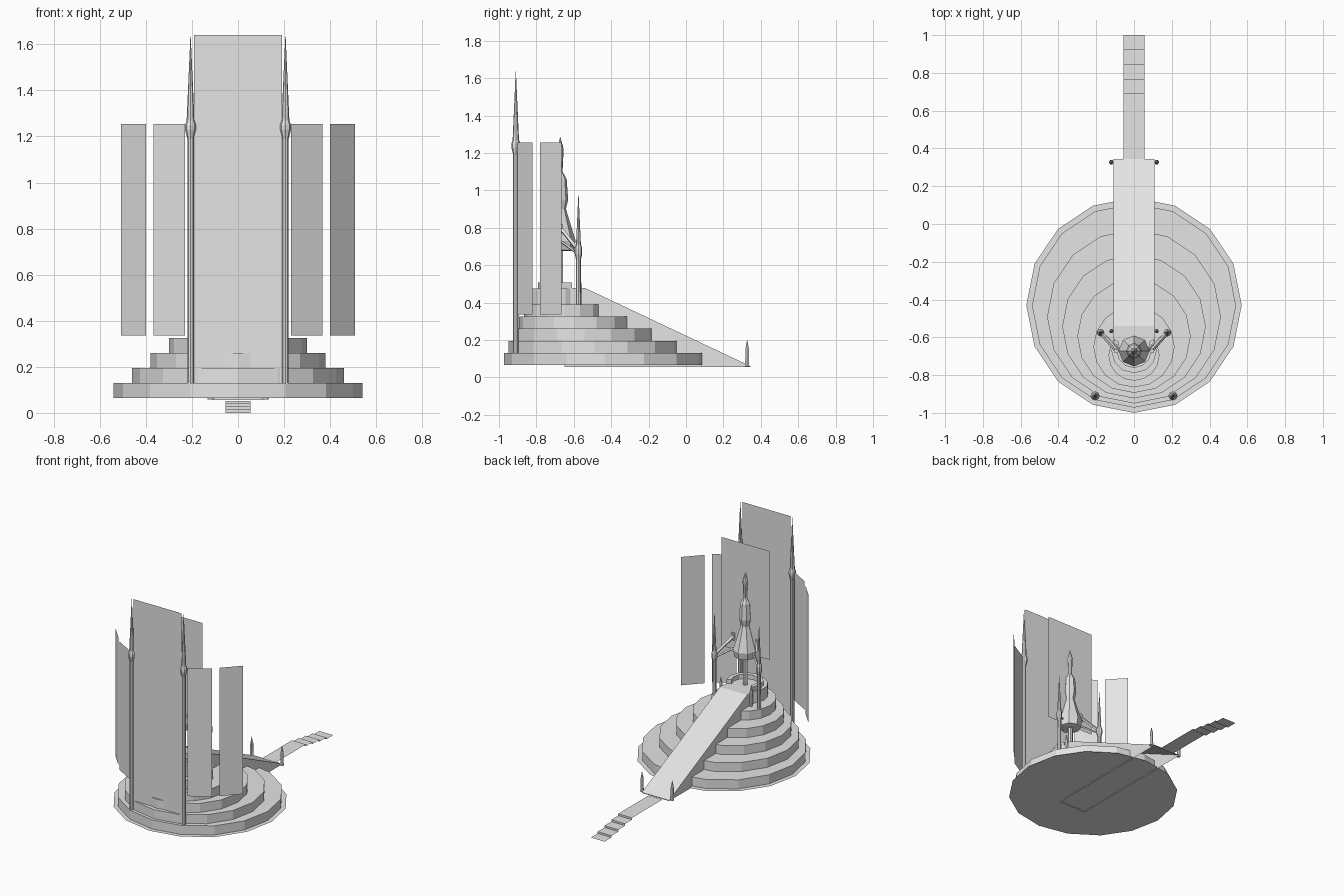
import bpy, bmesh, math
from mathutils import Vector

cube = bpy.data.objects.get("Cube")
if cube:
    bpy.data.objects.remove(cube, do_unlink=True)

stone = bpy.data.materials.new("pale_grey")
stone.use_nodes = True
GREY = (0.78, 0.78, 0.78, 1)
stone.diffuse_color = GREY
stone.node_tree.nodes["Principled BSDF"].inputs["Base Color"].default_value = GREY


def finish(name, bm):
    bmesh.ops.remove_doubles(bm, verts=bm.verts, dist=0.0005)
    bmesh.ops.recalc_face_normals(bm, faces=bm.faces)
    mesh = bpy.data.meshes.new(name)
    bm.to_mesh(mesh)
    bm.free()
    mesh.materials.append(stone)
    obj = bpy.data.objects.new(name, mesh)
    bpy.context.collection.objects.link(obj)
    return obj


def lathe(name, x, y, profile, sides=8):
    """Flat-sided turned shape from (radius, height) points; capped at both ends."""
    bm = bmesh.new()
    rings = []
    for r, z in profile:
        r = max(r, 0.0008)
        angles = [2 * math.pi * i / sides for i in range(sides)]
        rings.append([bm.verts.new((x + r * math.cos(a), y + r * math.sin(a), z)) for a in angles])
    for low, high in zip(rings, rings[1:]):
        for i in range(sides):
            j = (i + 1) % sides
            bm.faces.new((low[i], low[j], high[j], high[i]))
    bm.faces.new(rings[0])
    bm.faces.new(rings[-1])
    return finish(name, bm)


def strip(name, points, half_width, walls=False):
    """Open sheet along (y, z) points, optionally with side walls."""
    bm = bmesh.new()
    left, right = ([bm.verts.new((s * half_width, y, z)) for y, z in points] for s in (1, -1))
    for i in range(len(points) - 1):
        bm.faces.new((left[i], left[i + 1], right[i + 1], right[i]))
    if walls:
        bm.faces.new(left)
        bm.faces.new(right)
    return finish(name, bm)


def panel(name, start, end, bottom, top):
    """Upright thin sheet between two plan points."""
    bm = bmesh.new()
    corners = [(*start, bottom), (*end, bottom), (*end, top), (*start, top)]
    bm.faces.new([bm.verts.new(c) for c in corners])
    return finish(name, bm)


def beam(name, start, end, radius):
    start, end = Vector(start), Vector(end)
    axis = end - start
    bm = bmesh.new()
    bmesh.ops.create_cone(bm, cap_ends=True, segments=4, radius1=radius,
                          radius2=radius, depth=axis.length)
    bm.transform(axis.to_track_quat('Z', 'Y').to_matrix().to_4x4())
    bmesh.ops.translate(bm, verts=bm.verts, vec=(start + end) / 2)
    return finish(name, bm)


# Ground disc and the stepped mound, whose tiers shift towards the front
disc = bmesh.new()
bmesh.ops.create_circle(disc, cap_ends=True, segments=16, radius=0.57)
bmesh.ops.translate(disc, verts=disc.verts, vec=(0, -0.43, 0.063))
finish("ground_disc", disc)

tiers = [(0.54, -0.432), (0.46, -0.49), (0.38, -0.543), (0.30, -0.594), (0.215, -0.65), (0.135, -0.695)]
for i, (radius, y) in enumerate(tiers):
    base = 0.065 + 0.065 * i
    top = base + (0.085 if i == 5 else 0.065)
    lathe(f"mound_tier_{i + 1}", 0, y, [(radius, base), (radius, top)], 16)

# Ramp, walkway and steps down to the ground
strip("ramp", [(-0.65, 0.055), (-0.62, 0.478), (-0.54, 0.478), (0.345, 0.06), (0.345, 0.055)],
      0.108, walls=True)
steps = [(0.345, 0.052)]
for i in range(4):
    y = 0.69 + 0.0775 * i
    steps += [(y, 0.052 - 0.013 * i), (y, 0.039 - 0.013 * i)]
steps.append((1.0, 0))
strip("steps", steps, 0.055)

# Tall front wall and the wall behind the rocket
panel("front_wall", (-0.19, -0.912), (0.19, -0.912), 0.13, 1.64)
panel("inner_wall", (-0.19, -0.675), (0.19, -0.675), 0.70, 1.48)

# Curved low ledge on the summit
ledge = bmesh.new()
section = [(0.09, 0.47), (0.12, 0.47), (0.12, 0.507), (0.09, 0.507)]
rows = []
for i in range(9):
    a = math.radians(150 + 30 * i)
    rows.append([ledge.verts.new((r * math.cos(a), -0.67 + r * math.sin(a), z)) for r, z in section])
for a, b in zip(rows, rows[1:]):
    for k in range(4):
        n = (k + 1) % 4
        ledge.faces.new((a[k], a[n], b[n], b[k]))
ledge.faces.new(rows[0])
ledge.faces.new(rows[-1])
finish("summit_ledge", ledge)

# Rocket
lathe("rocket", 0, -0.672, [(0.05, 0.675), (0.072, 0.68), (0.082, 0.73), (0.03, 0.90), (0.042, 0.95),
                            (0.034, 1.06), (0.012, 1.10), (0.018, 1.22), (0, 1.285)])
lathe("rocket_stand", 0, -0.672, [(0.016, 0.47), (0.016, 0.69)], 6)

# Paired parts on both sides
for side, s in (("left", 1), ("right", -1)):
    panel(f"{side}_inner_screen", (s * 0.23, -0.90), (s * 0.367, -0.82), 0.335, 1.255)
    panel(f"{side}_outer_screen", (s * 0.40, -0.78), (s * 0.507, -0.665), 0.335, 1.255)
    lathe(f"{side}_tall_spire", s * 0.206, -0.91,
          [(0.014, 0.12), (0.014, 1.19), (0.024, 1.23), (0.024, 1.25), (0.017, 1.27), (0, 1.635)])
    lathe(f"{side}_short_spire", s * 0.177, -0.575,
          [(0.014, 0.325), (0.013, 0.63), (0.02, 0.66), (0.02, 0.69), (0.013, 0.71), (0, 0.98)])
    beam(f"{side}_support_arm", (s * 0.175, -0.577, 0.68), (s * 0.09, -0.672, 0.80), 0.011)
    beam(f"{side}_lower_arm", (s * 0.175, -0.577, 0.66), (s * 0.06, -0.672, 0.73), 0.007)
    lathe(f"{side}_arm_clamp", s * 0.095, -0.672, [(0.013, 0.77), (0.013, 0.82)], 6)
    lathe(f"{side}_summit_post", s * 0.12, -0.567,
          [(0.01, 0.39), (0.012, 0.49), (0, 0.54)], 6)
    lathe(f"{side}_ramp_post", s * 0.12, 0.327,
          [(0.013, 0.058), (0.011, 0.13), (0.011, 0.15), (0, 0.20)], 6)
